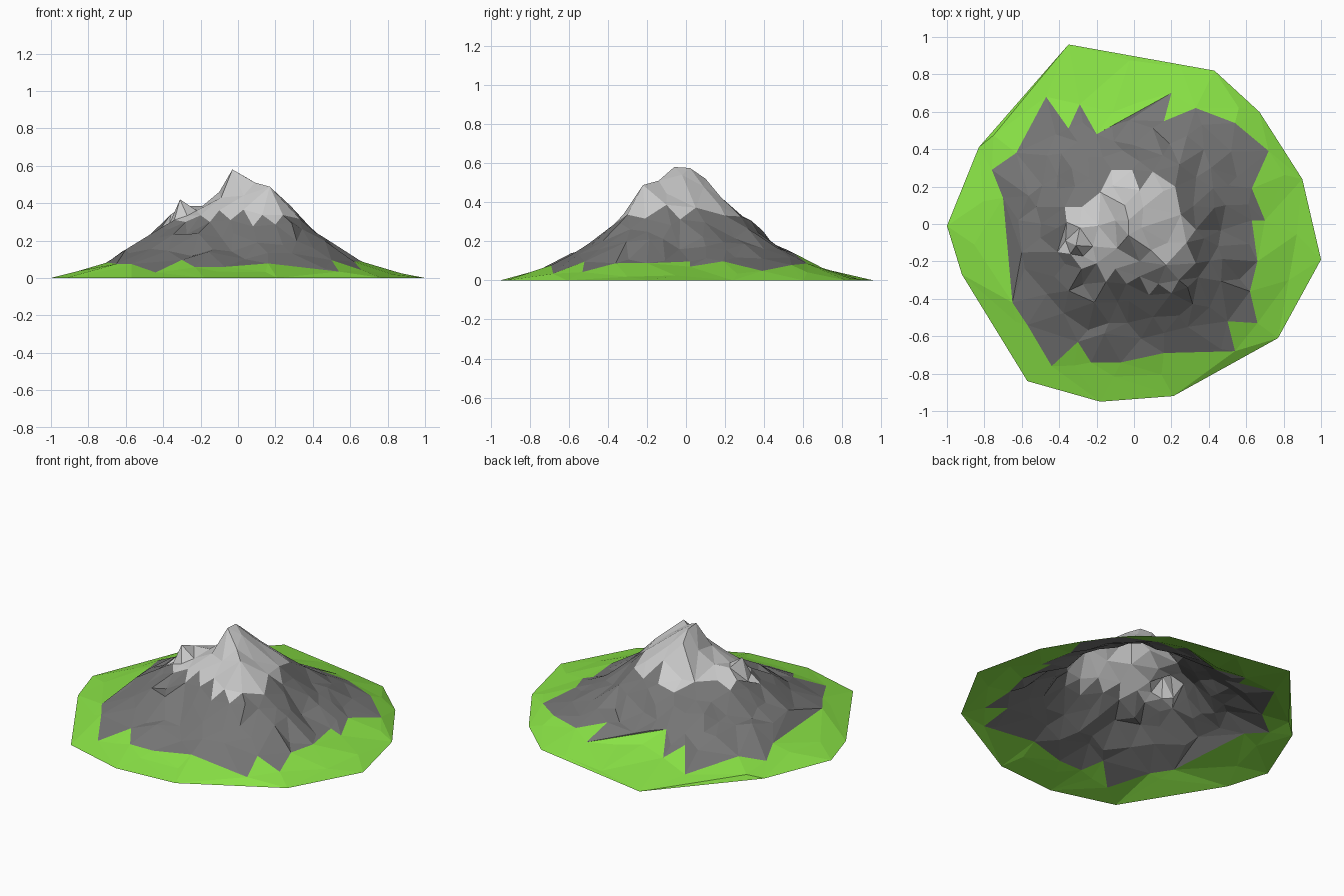
import bpy, math, random
from mathutils import Vector
from mathutils.geometry import delaunay_2d_cdt

random.seed(5)

# Ground outline, edge of the rock, edge of the pale summit (seen from above)
OUTLINE = [(-1, -.01), (-.92, -.27), (-.57, -.84), (-.18, -.95), (.21, -.92), (.77, -.61),
           (1, -.19), (.9, .24), (.67, .6), (.43, .82), (-.35, .96), (-.83, .41)]
ROCK = [(-.47, .68), (-.63, .38), (-.76, .29), (-.70, .14), (-.65, -.42), (-.57, -.54),
        (-.44, -.76), (-.30, -.63), (-.23, -.74), (-.07, -.74), (.16, -.69), (.54, -.68),
        (.50, -.52), (.66, -.53), (.62, -.36), (.66, -.20), (.63, .02), (.70, .02),
        (.63, .19), (.72, .39), (.54, .54), (.33, .62), (.16, .55), (.20, .70),
        (-.20, .48), (-.29, .64), (-.35, .51)]
SUMMIT = [(-.41, -.15), (-.34, -.16), (-.28, -.24), (-.20, -.21), (-.15, -.31), (-.10, -.24),
          (-.04, -.32), (.03, -.28), (.08, -.38), (.13, -.32), (.20, -.37), (.24, -.30),
          (.33, -.21), (.28, -.10), (.33, -.03), (.25, .05), (.22, .20), (.10, .28),
          (.03, .18), (-.01, .29), (-.12, .29), (-.18, .17), (-.28, .09), (-.37, .09), (-.36, .01)]
PEAKS = [(-.03, -.06, .58), (-.03, .02, .575), (.04, -.02, .54), (.05, .09, .48), (-.05, .1, .52),
         (.17, -.22, .488), (.09, -.14, .51), (.18, -.1, .445), (-.31, -.115, .42), (-.29, -.02, .385),
         (-.19, -.01, .385), (-.1, .02, .46), (-.22, -.12, .36), (.03, -.2, .44), (-.09, -.13, .43)]

# Slope profiles (radius, height) in eight directions, starting at +x and turning left
SLOPES = [
    [(0, .57), (.08, .52), (.2, .43), (.33, .30), (.44, .2), (.6, .11), (.66, .08), (.88, .02), (1, 0)],
    [(0, .57), (.12, .48), (.21, .40), (.35, .29), (.5, .2), (.7, .105), (.82, .055), (1, 0)],
    [(0, .57), (.1, .52), (.22, .38), (.37, .27), (.46, .195), (.55, .14), (.65, .08), (.8, .015), (.95, 0)],
    [(0, .57), (.12, .45), (.2, .37), (.35, .27), (.5, .185), (.65, .11), (.82, .04), (1, 0)],
    [(0, .57), (.1, .46), (.2, .38), (.31, .37), (.4, .32), (.45, .26), (.6, .165), (.69, .09), (.87, .03), (1, 0)],
    [(0, .57), (.12, .45), (.28, .34), (.42, .27), (.6, .165), (.75, .09), (.88, .035), (1, 0)],
    [(0, .57), (.13, .50), (.25, .38), (.33, .30), (.4, .24), (.57, .14), (.7, .07), (.8, .035), (.95, 0)],
    [(0, .57), (.13, .51), (.28, .48), (.36, .37), (.42, .32), (.5, .25), (.62, .155), (.75, .08), (.9, .025), (1, 0)]]


def lookup(profile, r):
    for (r0, z0), (r1, z1) in zip(profile, profile[1:]):
        if r <= r1:
            return z0 + (z1 - z0) * (r - r0) / (r1 - r0)
    return 0


def slope_height(x, y):
    q = (math.atan2(y, x) % math.tau) / (math.pi / 4)
    i, t = int(q) % 8, q % 1
    r = math.hypot(x, y)
    return lookup(SLOPES[i], r) * (1 - t) + lookup(SLOPES[(i + 1) % 8], r) * t


# Border points, then peaks, then jittered rings of slope points
pts, heights, loops = [], [], []
for border in (OUTLINE, ROCK, SUMMIT):
    loops.append(list(range(len(pts), len(pts) + len(border))))
    for x, y in border:
        pts.append(Vector((x, y)))
        heights.append(0 if border is OUTLINE else slope_height(x, y))
for x, y, z in PEAKS:
    pts.append(Vector((x, y)))
    heights.append(z)
for r, n, rough in [(.2, 9, .02), (.36, 26, .03), (.43, 28, .04), (.52, 32, .03), (.61, 28, .02), (.85, 15, .008)]:
    for k in range(n):
        a = math.tau * (k + random.uniform(-.35, .35)) / n
        d = r + random.uniform(-.04, .04)
        p = Vector((d * math.cos(a), d * math.sin(a)))
        if min((p - o).length for o in pts) < .06:
            continue
        pts.append(p)
        heights.append(max(.004, slope_height(*p) + random.uniform(-rough, rough * .4)))

verts, _, faces, orig, _, owners = delaunay_2d_cdt(pts, [], loops, 1, 1e-5)
coords = [(v.x, v.y, heights[o[0]] if o else slope_height(v.x, v.y)) for v, o in zip(verts, orig)]

# One flat-shaded shell per ground type
PARTS = [("grass_skirt", (.25, .76, .06, 1)), ("rock_slopes", (.18, .18, .18, 1)),
         ("pale_summit", (.54, .54, .54, 1))]
for level, (name, colour) in enumerate(PARTS):
    tris = [f for f, own in zip(faces, owners) if len(set(own)) == level + 1]
    used = sorted({i for f in tris for i in f})
    remap = {old: new for new, old in enumerate(used)}
    mesh = bpy.data.meshes.new(name)
    mesh.from_pydata([coords[i] for i in used], [], [[remap[i] for i in f] for f in tris])
    mat = bpy.data.materials.new(name)
    mat.diffuse_color = colour
    mesh.materials.append(mat)
    bpy.context.collection.objects.link(bpy.data.objects.new(name, mesh))
